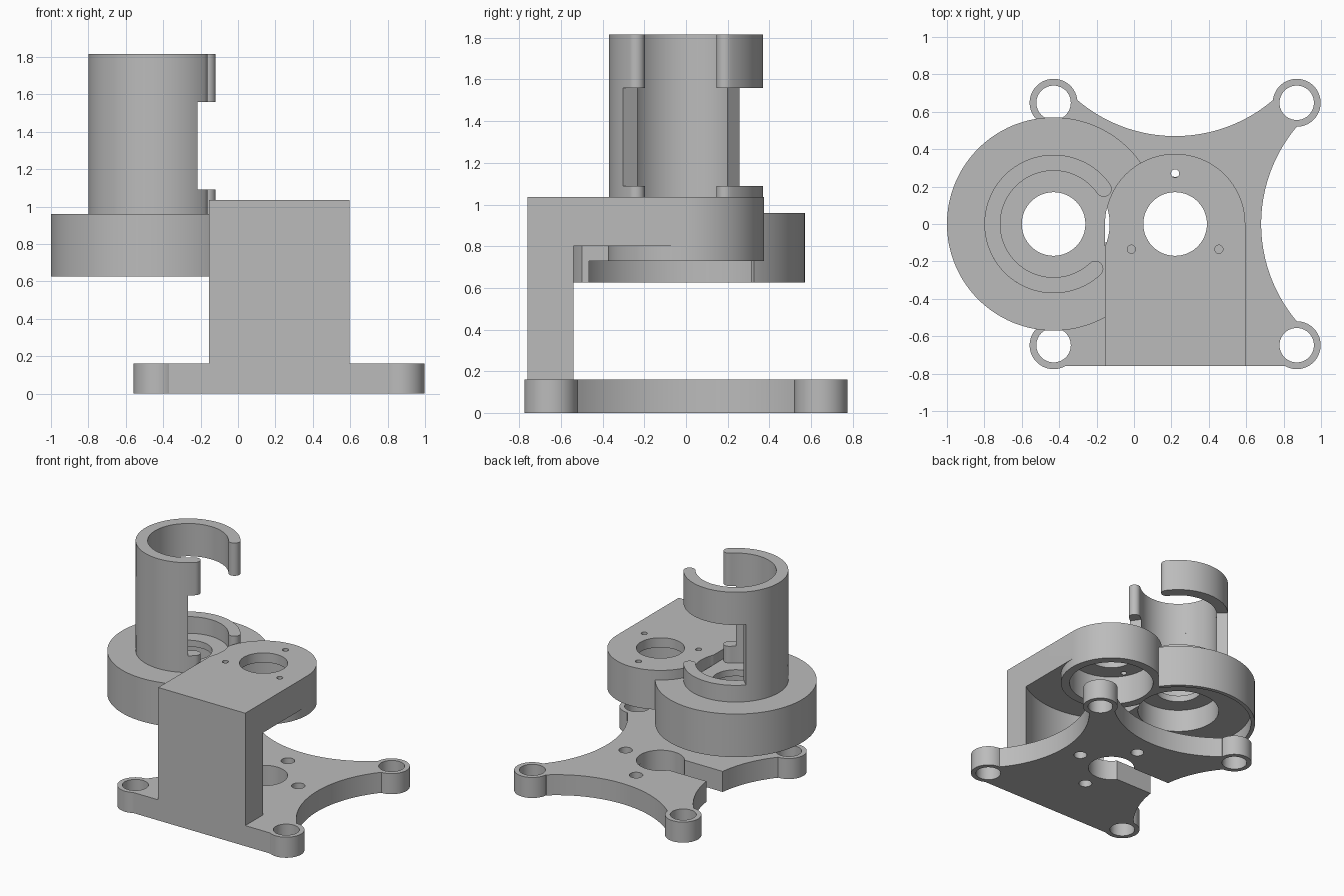
import bpy, bmesh, math
from math import cos, sin, radians, pi

if "Cube" in bpy.data.objects:
    bpy.data.objects.remove(bpy.data.objects["Cube"])

grey = bpy.data.materials.new("plain_grey")
grey.diffuse_color = (0.5, 0.5, 0.5, 1)
grey.use_nodes = True
grey.node_tree.nodes["Principled BSDF"].inputs["Base Color"].default_value = grey.diffuse_color

MX, CX = 0.22, -0.43          # motor axis and tube axis (both on y = 0)


def arc(cx, cy, r, a0, a1, n=48):
    return [(cx + r * cos(radians(a0 + (a1 - a0) * i / n)),
             cy + r * sin(radians(a0 + (a1 - a0) * i / n))) for i in range(n + 1)]


def circle(cx, cy, r, n=96):
    return arc(cx, cy, r, 0, 360, n)[:-1]


def box(x0, x1, y0, y1):
    return [(x0, y0), (x1, y0), (x1, y1), (x0, y1)]


def prism(name, pts, z0, z1):
    """Extrude a flat outline from z0 to z1."""
    bm = bmesh.new()
    f = bm.faces.new([bm.verts.new((x, y, z0)) for x, y in pts])
    top = bmesh.ops.extrude_face_region(bm, geom=[f])["geom"]
    bmesh.ops.translate(bm, vec=(0, 0, z1 - z0),
                        verts=[v for v in top if isinstance(v, bmesh.types.BMVert)])
    bmesh.ops.recalc_face_normals(bm, faces=bm.faces)
    me = bpy.data.meshes.new(name)
    bm.to_mesh(me)
    bm.free()
    ob = bpy.data.objects.new(name, me)
    me.materials.append(grey)
    bpy.context.collection.objects.link(ob)
    return ob


def combine(ob, op, pts, z0, z1):
    """Boolean a prism into an object, then discard the prism."""
    tool = prism("helper", pts, z0, z1)
    tool.hide_render = True
    m = ob.modifiers.new("bool", "BOOLEAN")
    m.operation, m.solver, m.object = op, "EXACT", tool
    bpy.context.view_layer.objects.active = ob
    bpy.ops.object.modifier_apply(modifier=m.name)
    bpy.data.objects.remove(tool)


def add(ob, *a):
    combine(ob, "UNION", *a)


def cut(ob, *a):
    combine(ob, "DIFFERENCE", *a)


# Base plate with three scooped sides, corner bosses, slot and screw holes
R, H = 0.806, 0.16
s = math.degrees(math.asin(0.52 / R))
outline = [(-0.43, -0.76), (0.87, -0.76)]
outline += arc(0.68 + R, 0, R, 180 + s, 180 - s)
outline += [(0.87, 0.648)]
outline += arc(MX, 0.47 + R, R, 270 + s, 270 - s)
outline += [(-0.43, 0.648)]
outline += arc(-0.24 - R, 0, R, s, -s)
base = prism("base_plate", outline, 0, H)
corners = [(x, y) for x in (-0.43, 0.87) for y in (-0.648, 0.648)]
for x, y in corners:
    add(base, circle(x, y, 0.128, 64), 0, H)
for x, y in corners:
    cut(base, circle(x, y, 0.092, 64), -0.1, 0.3)
cut(base, circle(MX, 0, 0.17), -0.1, 0.3)
cut(base, box(-0.6, MX, -0.1, 0.1), -0.1, 0.3)
for a in (0, 90, 270):
    cut(base, circle(MX + 0.3 * cos(radians(a)), 0.3 * sin(radians(a)), 0.048, 32), -0.1, 0.3)

# Upright pillar with a hollowed back
pillar = prism("pillar", box(-0.155, 0.595, -0.76, -0.54), H, 0.8)
cut(pillar, circle(MX, 0, 0.657, 128), 0.1, 0.9)

# Motor head: slab with rounded end, deeper round skirt, pocket and holes
footprint = [(-0.155, -0.76), (0.595, -0.76)] + arc(MX, 0, 0.375, 0, 180, 64)
head = prism("motor_head", footprint, 0.8, 1.035)
add(head, circle(MX, 0, 0.375, 128), 0.73, 0.9)
cut(head, circle(MX, 0, 0.31), 0.6, 0.96)
cut(head, circle(MX, 0, 0.17), 0.6, 1.2)
cut(head, circle(CX, 0, 0.3), 0.6, 1.2)
for a in (90, 210, 330):
    cut(head, circle(MX + 0.27 * cos(radians(a)), 0.27 * sin(radians(a)), 0.022, 24), 0.6, 1.2)

# Round cup under the tube, trimmed by the motor head footprint
cup = prism("gear_cup", circle(CX, 0, 0.57, 128), 0.625, 0.96)
cut(cup, circle(CX, 0, 0.54, 128), 0.5, 0.73)
cut(cup, circle(CX, 0, 0.3), 0.5, 0.91)
cut(cup, circle(CX, 0, 0.17), 0.5, 1.2)
cut(cup, footprint, 0.5, 1.2)


# Open tube: two clips with rounded ends and a narrower wall between them
def ring(a0, a1, rounded):
    ro, ri = 0.37, 0.285
    pts = arc(CX, 0, ro, a0, a1, 90)
    rm, rc = (ro + ri) / 2, (ro - ri) / 2

    def cap(a, start):
        return arc(CX + rm * cos(radians(a)), rm * sin(radians(a)), rc, start, start + 180, 12)[1:-1]
    if rounded:
        pts += cap(a1, a1)
    pts += arc(CX, 0, ri, a1, a0, 90)
    if rounded:
        pts += cap(a0, a0 + 180)
    return pts


lower = prism("tube_lower_ring", ring(35, 313, True), 0.96, 1.09)
cut(lower, footprint, 0.9, 1.035)
wall = prism("tube_wall", ring(136, 305, False), 1.09, 1.56)
upper = prism("tube_upper_ring", ring(35, 313, True), 1.56, 1.815)

# Smooth the round faces, keep the edges sharp
bpy.ops.object.select_all(action="DESELECT")
for ob in (base, pillar, head, cup, lower, wall, upper):
    ob.select_set(True)
bpy.context.view_layer.objects.active = base
bpy.ops.object.shade_smooth_by_angle(angle=radians(30))
